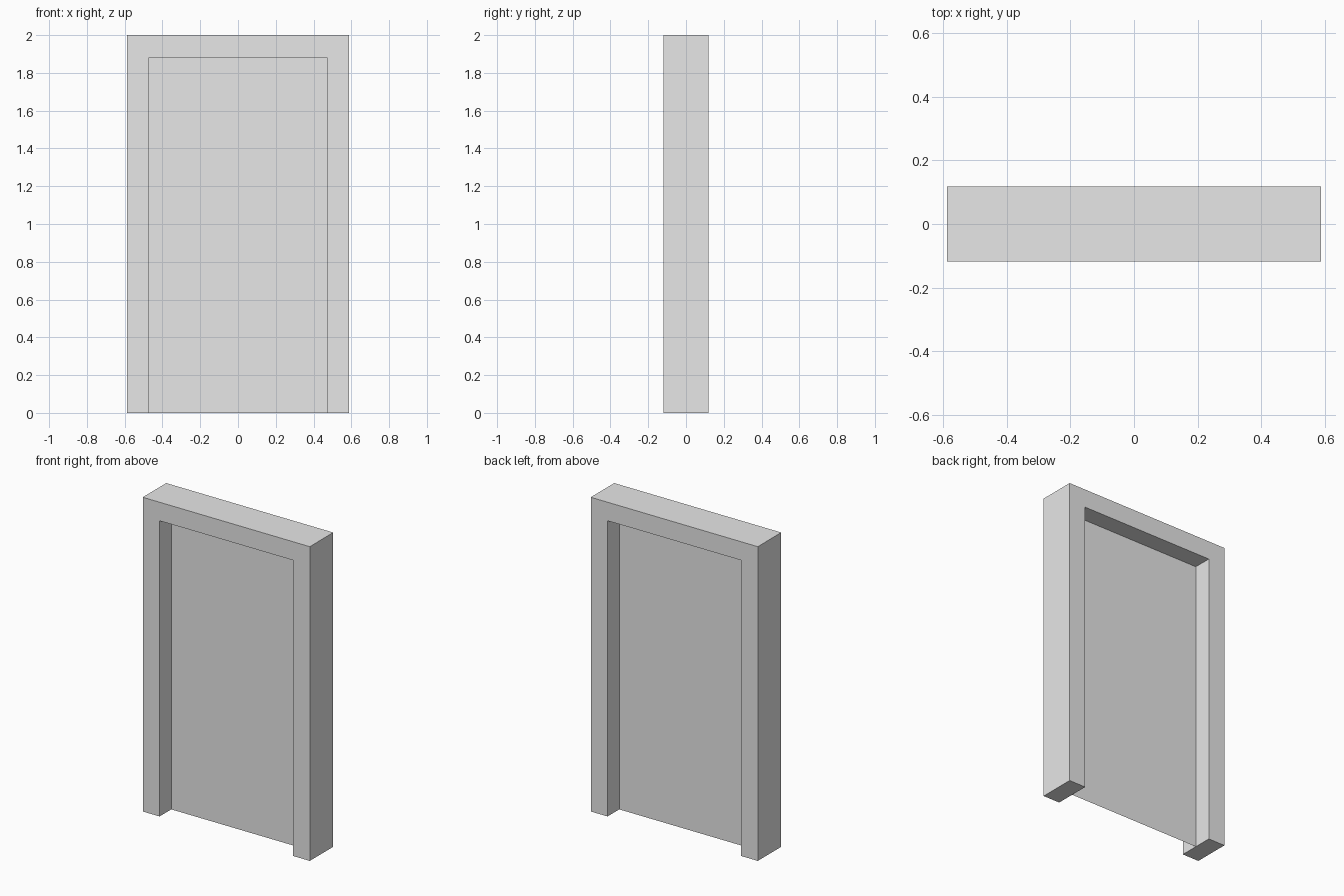
import bpy
import bmesh

HALF_WIDTH, HALF_DEPTH, HEIGHT = 0.588, 0.118, 2.0
BORDER = 0.118

cube = bpy.data.objects.get("Cube")
if cube:
    bpy.data.objects.remove(cube, do_unlink=True)

grey = bpy.data.materials.new("light_grey")
grey.use_nodes = True
colour = (0.8, 0.8, 0.8, 1)
grey.diffuse_color = colour
grey.node_tree.nodes["Principled BSDF"].inputs["Base Color"].default_value = colour


def profile_object(name, outline, y, depth=0):
    """Face drawn in the XZ plane at y, extruded towards +y when depth is given."""
    bm = bmesh.new()
    face = bm.faces.new([bm.verts.new((x, y, z)) for x, z in outline])
    if depth:
        geom = bmesh.ops.extrude_face_region(bm, geom=[face], use_keep_orig=True)["geom"]
        moved = [v for v in geom if isinstance(v, bmesh.types.BMVert)]
        bmesh.ops.translate(bm, verts=moved, vec=(0, depth, 0))
        bmesh.ops.recalc_face_normals(bm, faces=bm.faces)
    mesh = bpy.data.meshes.new(name)
    bm.to_mesh(mesh)
    bm.free()
    mesh.materials.append(grey)
    obj = bpy.data.objects.new(name, mesh)
    bpy.context.collection.objects.link(obj)
    return obj


# Door frame: two jambs and a lintel as one solid
inner, top = HALF_WIDTH - BORDER, HEIGHT - BORDER
right_half = [(-HALF_WIDTH, HEIGHT), (-HALF_WIDTH, 0), (-inner, 0), (-inner, top)]
left_half = [(-x, z) for x, z in reversed(right_half)]
profile_object("door_frame", right_half + left_half, -HALF_DEPTH, 2 * HALF_DEPTH)

# Door panel: a thin sheet in the middle of the frame
profile_object("door_panel", [(-inner, 0), (inner, 0), (inner, top), (-inner, top)], 0)
